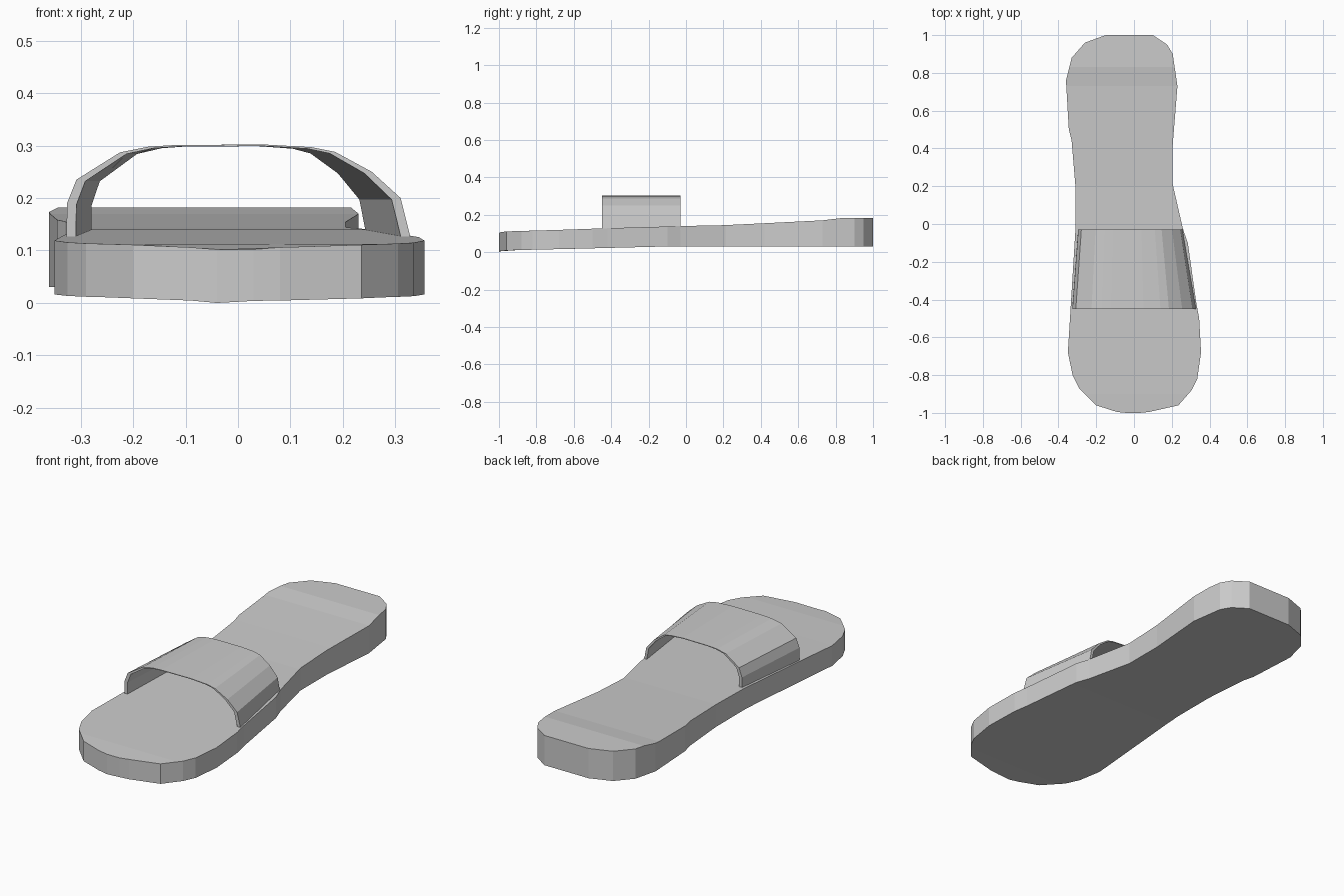
import bpy, bmesh
from mathutils import Vector

if "Cube" in bpy.data.objects:
    bpy.data.objects.remove(bpy.data.objects["Cube"])


def lerp_table(table, t):
    for (a, za), (b, zb) in zip(table, table[1:]):
        if t <= b:
            return za + (zb - za) * (t - a) / (b - a)
    return table[-1][1]


def finish(bm, name):
    bmesh.ops.recalc_face_normals(bm, faces=bm.faces)
    mesh = bpy.data.meshes.new(name)
    bm.to_mesh(mesh)
    bm.free()
    obj = bpy.data.objects.new(name, mesh)
    bpy.context.collection.objects.link(obj)
    return obj


# Sole: foot-shaped outline extruded, sliced across, then shaped in height
outline = [(.10, 1), (.175, .95), (.205, .9), (.23, .73), (.205, .42), (.205, .21),
           (.26, -.03), (.285, -.1), (.33, -.42), (.345, -.5), (.355, -.68),
           (.335, -.82), (.305, -.88), (.235, -.96), (.08, -.995), (.03, -1), (-.04, -1),
           (-.09, -.995), (-.2, -.96), (-.29, -.87), (-.325, -.8), (-.35, -.68),
           (-.345, -.6), (-.31, -.03), (-.31, .2), (-.33, .44), (-.345, .5),
           (-.36, .76), (-.33, .88), (-.26, .96), (-.15, 1)]
top_z = [(-1, .102), (-.99, .11), (-.68, .119), (-.45, .127), (0, .14), (.2, .144),
         (.45, .156), (.73, .17), (.83, .182), (1, .182)]
bottom_z = [(-1, .004), (-.95, .01), (-.6, .018), (-.12, .03), (1, .03)]

bm = bmesh.new()
base = bm.faces.new([bm.verts.new((x, y, 0)) for x, y in outline])
ext = bmesh.ops.extrude_face_region(bm, geom=[base])
bmesh.ops.translate(bm, vec=(0, 0, 1),
                    verts=[v for v in ext["geom"] if isinstance(v, bmesh.types.BMVert)])
for y in (-.9, -.68, -.45, -.12, 0, .2, .45, .73, .83):
    bmesh.ops.bisect_plane(bm, geom=bm.verts[:] + bm.edges[:] + bm.faces[:],
                           plane_co=Vector((0, y, 0)), plane_no=Vector((0, 1, 0)))
for v in bm.verts:
    v.co.z = lerp_table(top_z if v.co.z > .5 else bottom_z, v.co.y)
    # lowest point under the toe
    if v.co.y < -.999 and v.co.x < 0 and v.co.z < .05:
        v.co.z = 0
finish(bm, "sole")

# Strap: arched band, narrower towards the heel, thinning at the crown
arch = [(-.327, .12), (-.326, .19), (-.308, .235), (-.225, .287), (-.17, .298),
        (-.12, .301), (.05, .302), (.14, .297), (.185, .288), (.255, .25),
        (.31, .2), (.33, .12)]


def strap_ring(bm, y, left, right):
    outer, inner = [], []
    for x, z in arch:
        s = x * (left if x < 0 else right)
        outer.append(bm.verts.new((s, y, z)))
        inner.append(bm.verts.new((s * .945, y, z - (.003 if z > .13 else 0))))
    return outer + inner[::-1]


bm = bmesh.new()
front = strap_ring(bm, -.45, 1, 1)
back = strap_ring(bm, -.03, .905, .79)
n = len(front)
for i in range(n):
    j = (i + 1) % n
    bm.faces.new((front[i], front[j], back[j], back[i]))
for ring in (front, back):
    for i in range(len(arch) - 1):
        bm.faces.new((ring[i], ring[i + 1], ring[n - 2 - i], ring[n - 1 - i]))
finish(bm, "strap")
